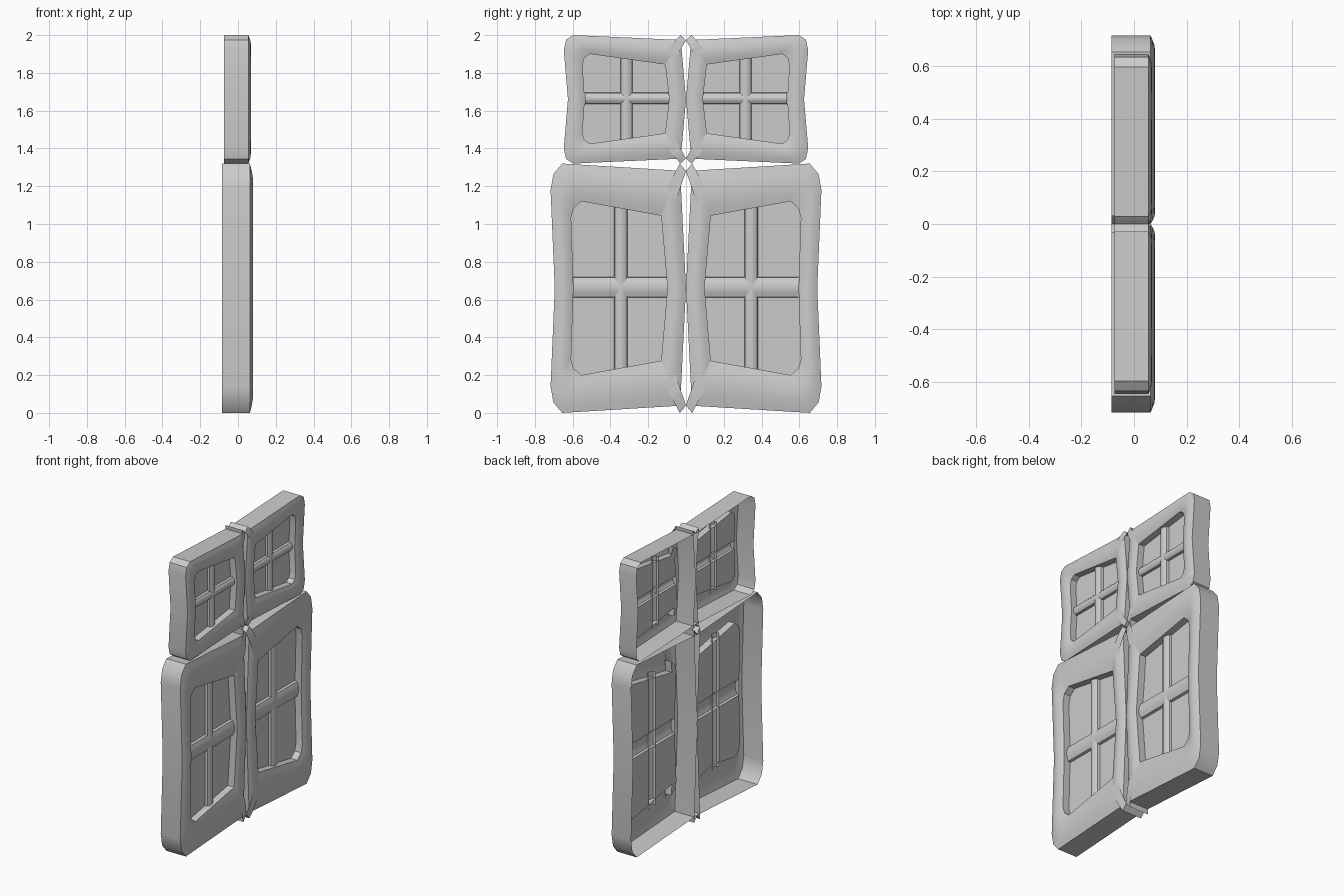
import bpy, bmesh, math

if "Cube" in bpy.data.objects:
    bpy.data.objects.remove(bpy.data.objects["Cube"])


def finish(name, bm, angle=35):
    bmesh.ops.recalc_face_normals(bm, faces=bm.faces[:])
    me = bpy.data.meshes.new(name)
    bm.to_mesh(me)
    bm.free()
    ob = bpy.data.objects.new(name, me)
    bpy.context.collection.objects.link(ob)
    bpy.ops.object.select_all(action='DESELECT')
    ob.select_set(True)
    bpy.context.view_layer.objects.active = ob
    bpy.ops.object.shade_smooth_by_angle(angle=math.radians(angle))
    return ob


def outline(ya, yb, z0, z1, pinch_a, pinch_b, ca, cb):
    """14-point rounded outline; ya = inner side, yb = outer side.
    ca / cb are lists of (inset y, inset z) for top and bottom corners."""
    top_b = [(yb - dy, z1 - dz) for dy, dz in cb]
    bot_b = [(yb - dy, z0 + dz) for dy, dz in reversed(cb)]
    bot_a = [(ya + dy, z0 + dz) for dy, dz in ca]
    top_a = [(ya + dy, z1 - dz) for dy, dz in reversed(ca)]
    zm = (z0 + z1) / 2
    return top_b + [(yb - pinch_b, zm)] + bot_b + bot_a + [(ya + pinch_a, zm)] + top_a


def loft(bm, rings):
    rows = [[bm.verts.new(p) for p in r] for r in rings]
    for a, b in zip(rows, rows[1:]):
        n = len(a)
        for i in range(n):
            bm.faces.new((a[i], a[(i + 1) % n], b[(i + 1) % n], b[i]))


def sash(label, s, outer, inner, back, edge, crest, pane_x, vbar, hbar):
    def ring(t, x):
        return [(x, s * (o[0] * (1 - t) + i[0] * t), o[1] * (1 - t) + i[1] * t)
                for o, i in zip(outer, inner)]

    # hollow frame: outer wall, crowned front, recess wall
    bm = bmesh.new()
    rings = [ring(0, back)]
    for k in range(7):
        t = k / 6
        rings.append(ring(t, edge + (crest - edge) * math.sin(math.pi * t)))
    rings.append(ring(1, pane_x))
    loft(bm, rings)
    finish(label + "_frame", bm)

    # pane, cut open behind the glazing bars
    bm = bmesh.new()
    bm.faces.new([bm.verts.new(p) for p in ring(1, pane_x)])
    vs = [s * v for v in vbar]
    cuts = [((0, v, 0), (0, 1, 0)) for v in vs] + [((0, 0, h), (0, 0, 1)) for h in hbar]
    for co, no in cuts:
        bmesh.ops.bisect_plane(bm, geom=bm.verts[:] + bm.edges[:] + bm.faces[:],
                               plane_co=co, plane_no=no)
    hidden = []
    for f in bm.faces:
        c = f.calc_center_median()
        if min(vs) < c.y < max(vs) or hbar[0] < c.z < hbar[1]:
            hidden.append(f)
    bmesh.ops.delete(bm, geom=hidden, context='FACES')
    finish(label + "_pane", bm)

    # rounded glazing bars
    ys, zs = [p[0] for p in inner], [p[1] for p in inner]
    y_ends = (inner[10][0], inner[3][0])
    z_ends = (min(zs), max(zs))
    prof = [(0, 0), (0.04, 0.016), (0.27, 0.026), (0.5, 0.03),
            (0.73, 0.026), (0.96, 0.016), (1, 0)]
    for name, span, ends, upright in (("upright", vbar, z_ends, True),
                                      ("crossbar", hbar, y_ends, False)):
        bm = bmesh.new()
        rows = []
        for e in ends:
            row = []
            for u, h in prof:
                w = span[0] + (span[1] - span[0]) * u
                y, z = (w, e) if upright else (e, w)
                row.append(bm.verts.new((pane_x + h, s * y, z)))
            rows.append(row)
        for i in range(len(prof) - 1):
            bm.faces.new((rows[0][i], rows[0][i + 1], rows[1][i + 1], rows[1][i]))
        finish(label + "_" + name, bm)


seam = [(0, 0.04), (0.015, 0.02), (0.033, 0)]
lower_out = outline(0, 0.717, 0, 1.32, 0, 0.022, seam,
                    [(0.062, 0), (0.015, 0.055), (0, 0.14)])
lower_in = outline(0.083, 0.608, 0.20, 1.12, 0.015, 0.012,
                   [(0, 0.085), (0.013, 0.035), (0.055, 0)],
                   [(0.055, 0), (0.013, 0.035), (0, 0.085)])
upper_out = outline(0, 0.647, 1.32, 2.0, 0, 0.022,
                    [(0, 0.027), (0.015, 0.012), (0.03, 0)],
                    [(0.05, 0), (0.012, 0.025), (0, 0.08)])
upper_in = outline(0.077, 0.548, 1.425, 1.90, 0.012, 0.012,
                   [(0, 0.06), (0.01, 0.02), (0.04, 0)],
                   [(0.04, 0), (0.01, 0.02), (0, 0.06)])

for side, s in (("left", -1), ("right", 1)):
    sash("lower_" + side, s, lower_out, lower_in, -0.085, 0.063, 0.08, 0.015,
         (0.31, 0.38), (0.61, 0.72))
    sash("upper_" + side, s, upper_out, upper_in, -0.075, 0.055, 0.068, 0.01,
         (0.283, 0.347), (1.635, 1.695))
